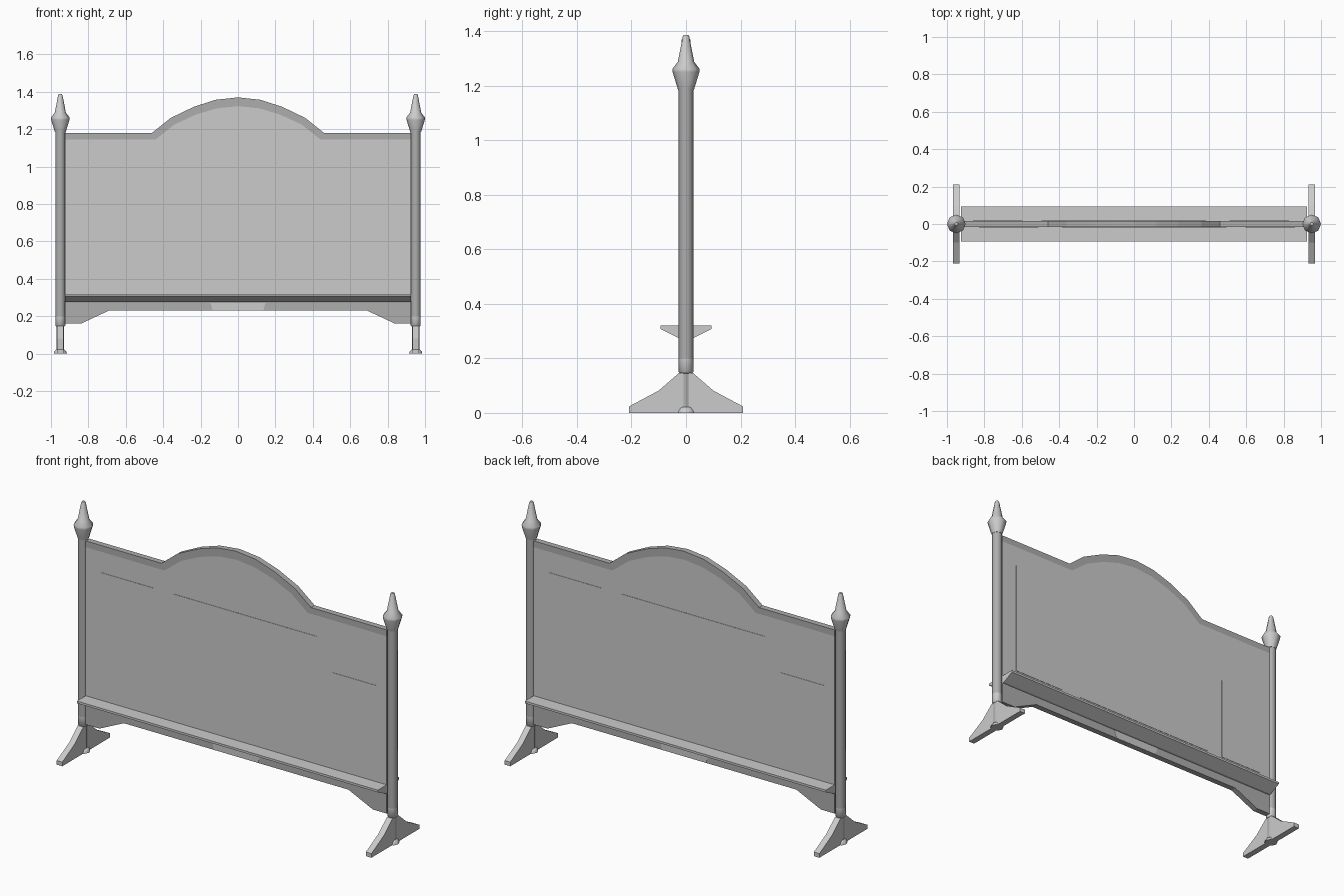
import bpy, bmesh, math

if "Cube" in bpy.data.objects:
    bpy.data.objects.remove(bpy.data.objects["Cube"])

wood = bpy.data.materials.new("dark_grey_wood")
wood.diffuse_color = (0.42, 0.42, 0.42, 1)
wood.use_nodes = True
wood.node_tree.nodes["Principled BSDF"].inputs["Base Color"].default_value = wood.diffuse_color


def finish(name, bm, mat=None):
    bmesh.ops.recalc_face_normals(bm, faces=bm.faces)
    me = bpy.data.meshes.new(name)
    bm.to_mesh(me)
    bm.free()
    ob = bpy.data.objects.new(name, me)
    bpy.context.collection.objects.link(ob)
    if mat:
        me.materials.append(mat)
    return ob


def prism(name, pts, a, b, axis='y', mat=None):
    """Extrude a flat outline from a to b along x or y."""
    bm = bmesh.new()
    place = (lambda p, t: (p[0], t, p[1])) if axis == 'y' else (lambda p, t: (t, p[0], p[1]))
    lo = [bm.verts.new(place(p, a)) for p in pts]
    hi = [bm.verts.new(place(p, b)) for p in pts]
    bm.faces.new(lo)
    bm.faces.new(hi[::-1])
    n = len(pts)
    for i in range(n):
        j = (i + 1) % n
        bm.faces.new((lo[i], lo[j], hi[j], hi[i]))
    return finish(name, bm, mat)


def lathe(name, profile, x, mat=None, sides=8):
    """Turn a (radius, z) profile around a vertical axis at x."""
    bm = bmesh.new()
    rings = []
    for r, z in profile:
        rings.append([bm.verts.new((x + r * math.cos(2 * math.pi * k / sides),
                                    r * math.sin(2 * math.pi * k / sides), z))
                      for k in range(sides)])
    for lo, hi in zip(rings, rings[1:]):
        for k in range(sides):
            m = (k + 1) % sides
            bm.faces.new((lo[k], lo[m], hi[m], hi[k])).smooth = True
    bm.faces.new(rings[0])
    bm.faces.new(rings[-1])
    ob = finish(name, bm, mat)
    bpy.ops.object.select_all(action='DESELECT')
    ob.select_set(True)
    bpy.context.view_layer.objects.active = ob
    bpy.ops.object.shade_smooth_by_angle(angle=math.radians(50))
    return ob


def mirrored(half):
    """Left half of an outline ending at x=0, completed to the right."""
    return half + [(-x, z) for x, z in half[-2::-1]]


T = 0.016    # half thickness of the board
W = 0.925    # half width between posts

# arched board with its flush top border
outer = mirrored([(-W, 1.18), (-0.46, 1.18), (-0.36, 1.26), (-0.235, 1.32), (-0.12, 1.357), (0, 1.37)])
inner = mirrored([(-W, 1.145), (-0.44, 1.145), (-0.34, 1.225), (-0.22, 1.28), (-0.11, 1.312), (0, 1.323)])
prism("panel", inner + [(W, 0.27), (-W, 0.27)], -T, T)
prism("top_border", outer + inner[::-1], -T, T, mat=wood)

# lower apron with a small plate on each side
prism("apron", [(-W, 0.29), (-W, 0.16), (-0.84, 0.16), (-0.69, 0.23),
                (0.69, 0.23), (0.84, 0.16), (W, 0.16), (W, 0.29)], -T, T, mat=wood)
prism("apron_plate", [(-0.15, 0.28), (-0.135, 0.231), (0.135, 0.231), (0.15, 0.28)],
      -T - 0.001, T + 0.001)

# shelf through the board, sticking out both sides
prism("shelf", [(-0.094, 0.32), (-0.094, 0.308), (-0.028, 0.275),
                (0.028, 0.275), (0.094, 0.308), (0.094, 0.32)], -W, W, axis='x')

# paper sheets on both faces, turned half round on the back
for side, s in (("front", 1), ("back", -1)):
    for i, (x0, x1, z1) in enumerate([(-0.83, -0.51, 1.03), (-0.385, 0.495, 1.03), (0.595, 0.86, 0.855)]):
        prism(f"{side}_sheet_{i + 1}", [(s * x0, 0.385), (s * x1, 0.385), (s * x1, z1), (s * x0, z1)],
              -s * T, -s * (T + 0.002))

# posts, collars, finials and feet
for side, x in (("left", -0.95), ("right", 0.95)):
    lathe(f"{side}_post", [(0.027, 0.20), (0.027, 1.19)], x, wood)
    lathe(f"{side}_collar", [(0.021, 0.145), (0.027, 0.15), (0.027, 0.20)], x)
    lathe(f"{side}_lower_post", [(0.021, 0.02), (0.021, 0.148)], x, wood)
    lathe(f"{side}_post_base", [(0.035, 0), (0.033, 0.01), (0.022, 0.022)], x)
    lathe(f"{side}_finial", [(0.029, 1.185), (0.049, 1.25), (0.05, 1.262),
                             (0.03, 1.288), (0.012, 1.38), (0.009, 1.387)], x)
    prism(f"{side}_foot", [(-0.21, 0), (0.21, 0), (0.21, 0.023), (0.10, 0.082), (0.025, 0.147),
                           (-0.025, 0.147), (-0.10, 0.082), (-0.21, 0.023)],
          x - 0.017, x + 0.017, axis='x')
